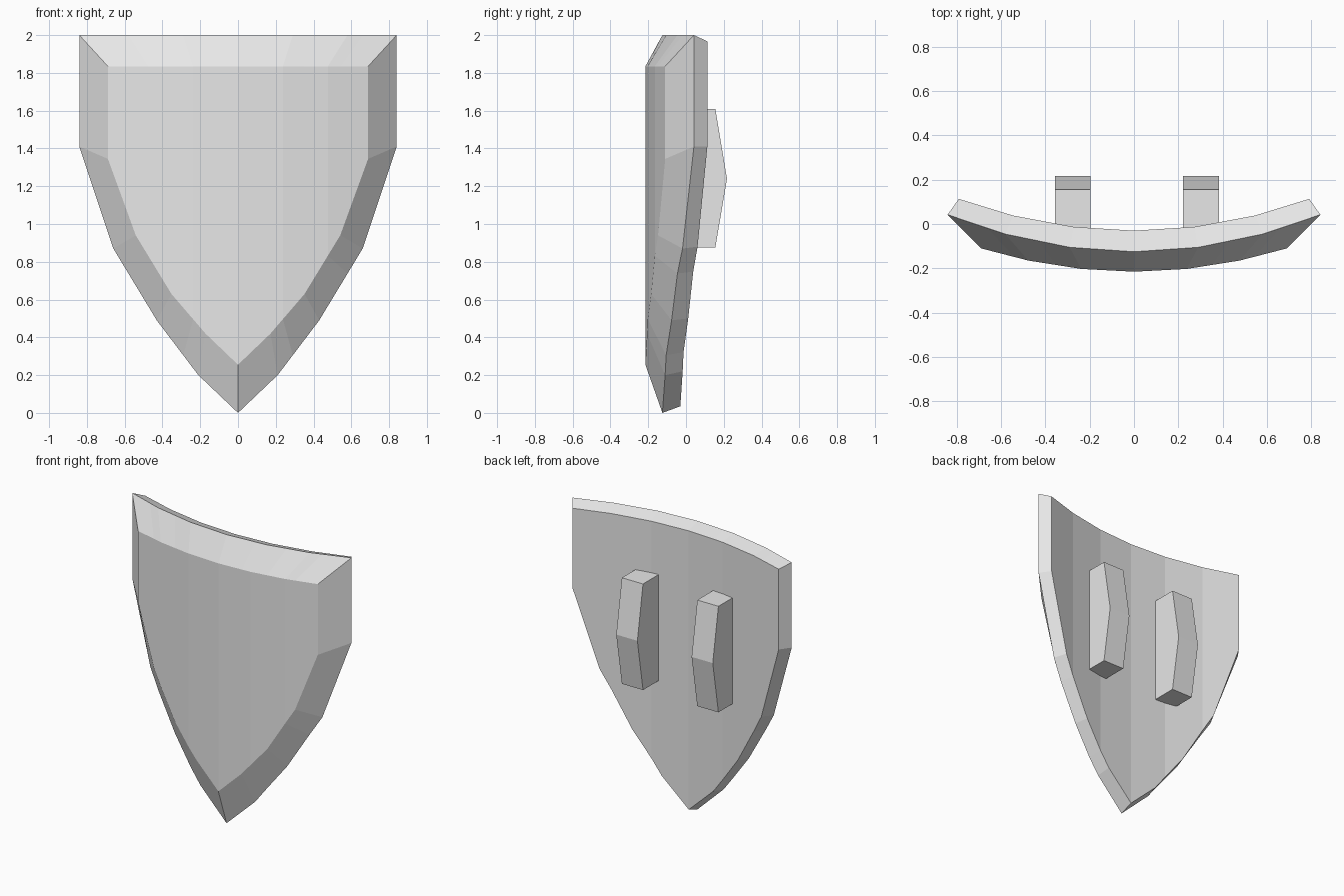
import bpy
import bmesh

cube = bpy.data.objects.get("Cube")
if cube:
    bpy.data.objects.remove(cube, do_unlink=True)

grey = bpy.data.materials.new("plain grey")
grey.use_nodes = True
GREY = (0.8, 0.8, 0.8, 1)
grey.diffuse_color = GREY
grey.node_tree.nodes["Principled BSDF"].inputs["Base Color"].default_value = GREY


def add_object(name, bm):
    bmesh.ops.recalc_face_normals(bm, faces=bm.faces)
    mesh = bpy.data.meshes.new(name)
    bm.to_mesh(mesh)
    bm.free()
    mesh.materials.append(grey)
    obj = bpy.data.objects.new(name, mesh)
    bpy.context.collection.objects.link(obj)
    return obj


def interpolate(x, xs, values):
    for i in range(len(xs) - 1):
        if x <= xs[i + 1]:
            t = (x - xs[i]) / (xs[i + 1] - xs[i])
            return values[i] + t * (values[i + 1] - values[i])
    return values[-1]


# Shield: outline corners and the vertical bends of its curved plate
CORNERS = [0, 0.21, 0.43, 0.66, 0.84]
BENDS = [0, 0.29, 0.58, 0.84]
half = sorted(set(CORNERS + BENDS))
columns = [-x for x in reversed(half[1:])] + half

# Each layer: width scale, centre y, edge y, top z, lower outline heights
LAYERS = [
    (0.82, -0.215, -0.11, 1.835, [0.255, 0.42, 0.63, 0.94, 1.345]),
    (1.0, -0.125, 0.042, 2.0, [0.0, 0.2, 0.49, 0.87, 1.41]),
    (0.94, -0.03, 0.113, 1.967, [0.035, 0.22, 0.5, 0.88, 1.41]),
]

bm = bmesh.new()
loops = []
for scale, y_mid, y_edge, z_top, outline in LAYERS:
    depths = [y_mid + (y_edge - y_mid) * (b / BENDS[-1]) ** 2 for b in BENDS]
    lower, upper = [], []
    for x in columns:
        y = interpolate(abs(x), BENDS, depths)
        z = interpolate(abs(x), CORNERS, outline)
        lower.append(bm.verts.new((x * scale, y, z)))
        upper.append(bm.verts.new((x * scale, y, z_top)))
    loops.append(lower + upper[::-1])

# Bevel and rim walls
n = len(loops[0])
for a, b in zip(loops, loops[1:]):
    for i in range(n):
        j = (i + 1) % n
        bm.faces.new((a[i], a[j], b[j], b[i]))

# Front and back plates, in vertical strips
for loop in (loops[0], loops[-1]):
    for i in range(len(columns) - 1):
        bm.faces.new((loop[i], loop[i + 1], loop[n - 2 - i], loop[n - 1 - i]))
add_object("shield_plate", bm)

# Two bent grips on the back
PROFILE = [(-0.07, 0.875), (0.155, 0.875), (0.217, 1.24), (0.155, 1.61), (-0.07, 1.61)]
for name, x in (("left_grip", 0.302), ("right_grip", -0.276)):
    bm = bmesh.new()
    face = bm.faces.new([bm.verts.new((x - 0.081, y, z)) for y, z in PROFILE])
    result = bmesh.ops.extrude_face_region(bm, geom=[face])
    moved = [v for v in result["geom"] if isinstance(v, bmesh.types.BMVert)]
    bmesh.ops.translate(bm, verts=moved, vec=(0.162, 0, 0))
    if not any(set(f.verts) == set(face.verts) for f in bm.faces if f is not face) and not face.is_valid:
        bm.faces.new([v for v in bm.verts if v not in moved])
    add_object(name, bm)
